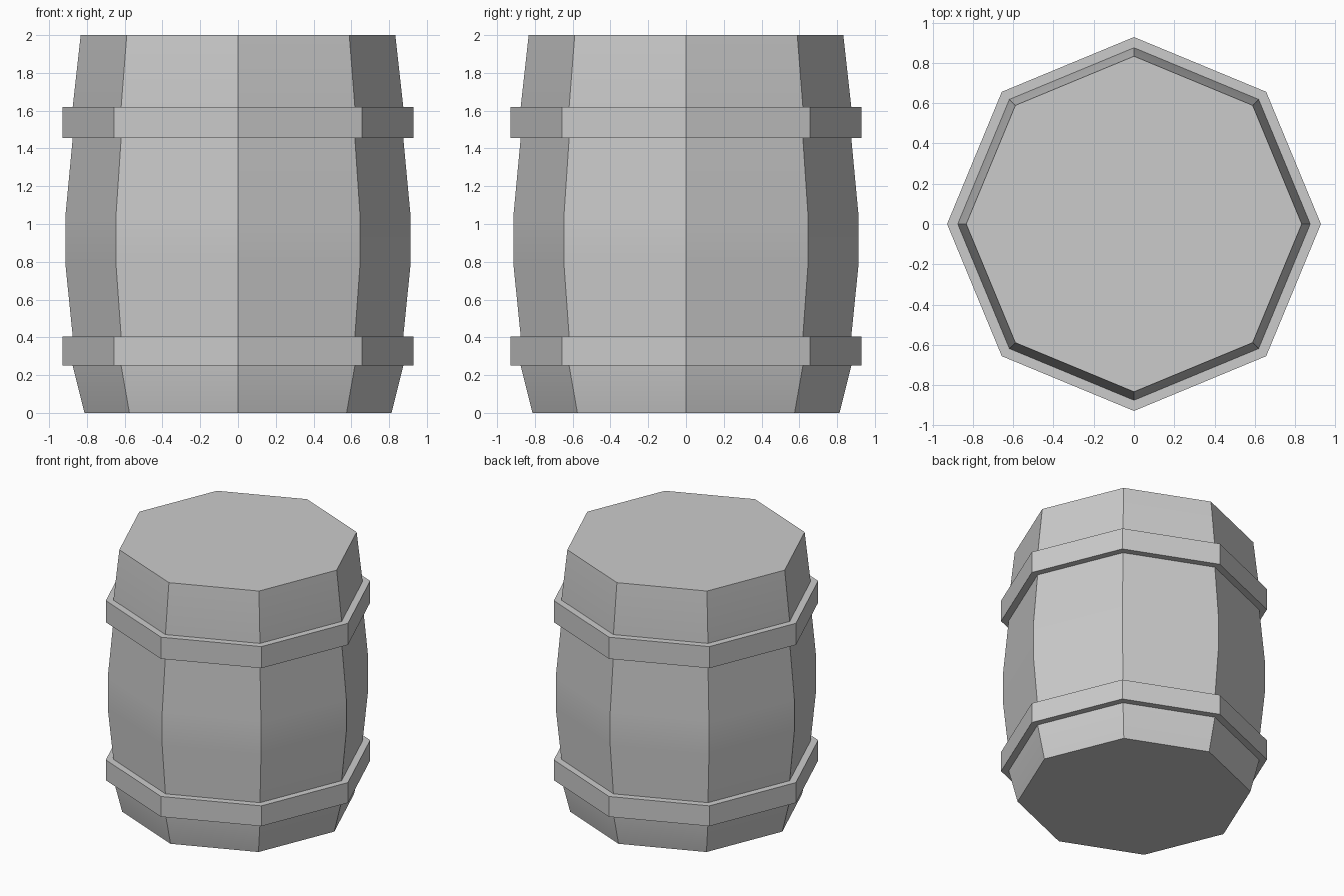
import bpy, bmesh
from math import cos, sin, pi, radians

if "Cube" in bpy.data.objects:
    bpy.data.objects.remove(bpy.data.objects["Cube"])

SIDES = 8


def lathe(name, profile, capped=False):
    """Revolve (radius, z) points, listed bottom to top, into an octagonal shell."""
    bm = bmesh.new()
    rings = [[bm.verts.new((r * cos(2 * pi * i / SIDES), r * sin(2 * pi * i / SIDES), z))
              for i in range(SIDES)] for r, z in profile]
    for low, high in zip(rings, rings[1:]):
        for i in range(SIDES):
            j = (i + 1) % SIDES
            bm.faces.new((low[i], low[j], high[j], high[i]))
    if capped:
        bm.faces.new(rings[0][::-1])
        bm.faces.new(rings[-1])
    mesh = bpy.data.meshes.new(name)
    bm.to_mesh(mesh)
    bm.free()
    obj = bpy.data.objects.new(name, mesh)
    bpy.context.collection.objects.link(obj)
    bpy.ops.object.select_all(action='DESELECT')
    obj.select_set(True)
    bpy.context.view_layer.objects.active = obj
    bpy.ops.object.shade_smooth_by_angle(angle=radians(30))
    return obj


# Bulging body with flat lid and base
R = 0.875
lathe("barrel_body", [(0.813, 0), (R, 0.25), (R, 0.405), (0.914, 0.79), (0.914, 1.04),
                      (R, 1.455), (R, 1.62), (0.833, 2)], capped=True)

# Two raised hoops, seated on the body
for name, z0, z1 in (("lower_hoop", 0.25, 0.405), ("upper_hoop", 1.455, 1.62)):
    lathe(name, [(R, z0), (0.928, z0), (0.928, z1), (R, z1)])
